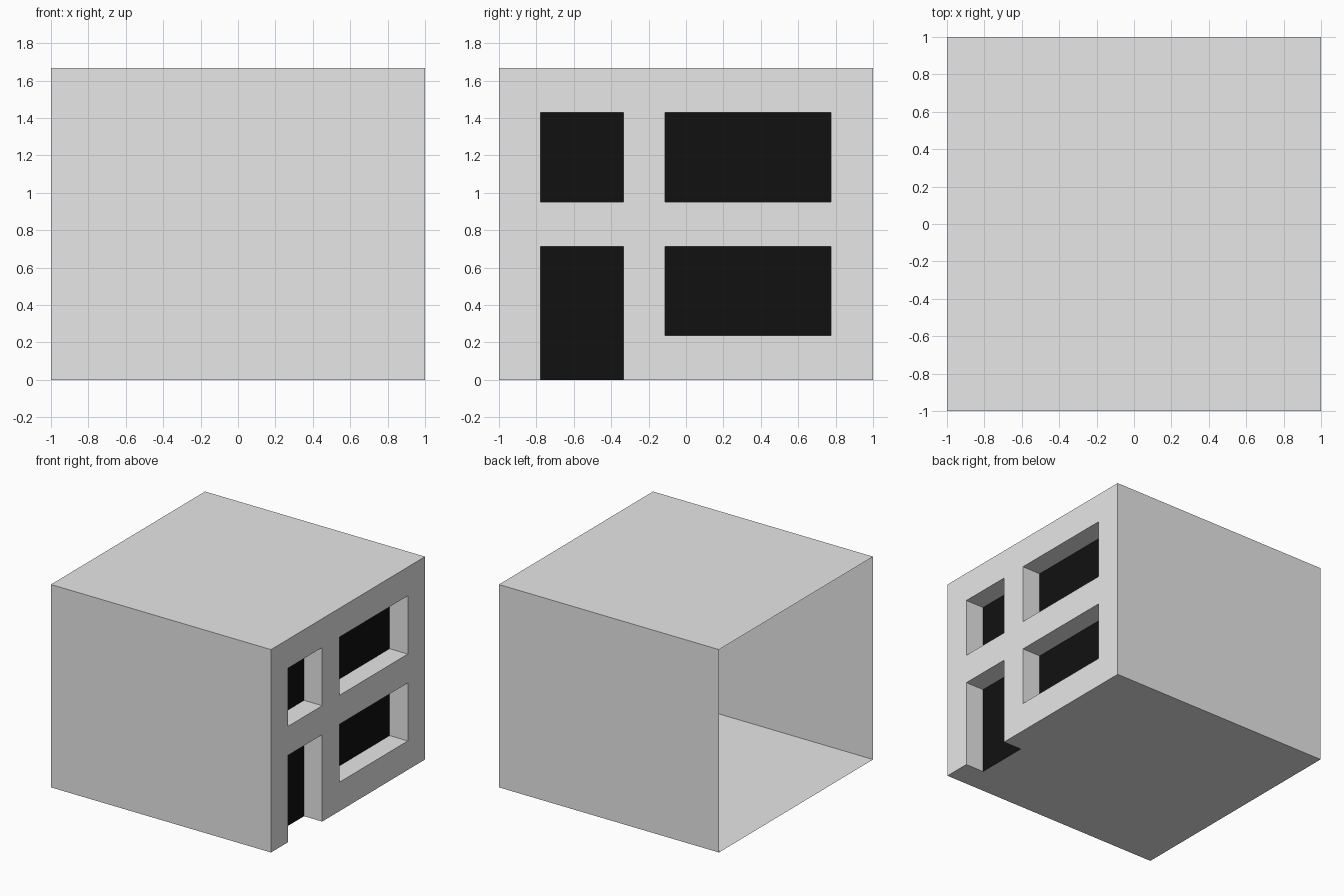
import bpy, bmesh

if "Cube" in bpy.data.objects:
    bpy.data.objects.remove(bpy.data.objects["Cube"])

H = 1.667          # building height
INNER = 0.835      # x of the dark backing behind the openings
YS = [-1, -0.778, -0.335, -0.113, 0.776, 1]      # facade columns
ZS = [0, 0.238, 0.714, 0.952, 1.43, H]           # facade rows
# openings as (y0, y1, z0, z1); the first one is the door
OPENINGS = [(YS[1], YS[2], 0, ZS[2]),
            (YS[3], YS[4], ZS[1], ZS[2]),
            (YS[1], YS[2], ZS[3], ZS[4]),
            (YS[3], YS[4], ZS[3], ZS[4])]


def material(name, value):
    m = bpy.data.materials.new(name)
    m.diffuse_color = (value, value, value, 1)
    m.use_nodes = True
    m.node_tree.nodes["Principled BSDF"].inputs["Base Color"].default_value = m.diffuse_color
    return m


def build(name, polygons, mat):
    bm = bmesh.new()
    for pts in polygons:
        bm.faces.new([bm.verts.new(p) for p in pts])
    bmesh.ops.remove_doubles(bm, verts=bm.verts, dist=1e-4)
    me = bpy.data.meshes.new(name)
    bm.to_mesh(me)
    bm.free()
    me.materials.append(mat)
    ob = bpy.data.objects.new(name, me)
    bpy.context.collection.objects.link(ob)
    return ob


grey = material("light grey", 0.8)
black = material("black", 0.0055)

# Thin shell, open on the left side; the floor is notched at the door
d0, d1 = YS[1], YS[2]
build("shell", [
    [(-1, -1, 0), (1, -1, 0), (1, -1, H), (-1, -1, H)],
    [(1, 1, 0), (-1, 1, 0), (-1, 1, H), (1, 1, H)],
    [(-1, -1, H), (1, -1, H), (1, 1, H), (-1, 1, H)],
    [(-1, -1, 0), (-1, 1, 0), (1, 1, 0), (1, d1, 0), (INNER, d1, 0),
     (INNER, d0, 0), (1, d0, 0), (1, -1, 0)],
], grey)

# Facade: every grid cell that is not inside an opening
facade = []
for y0, y1 in zip(YS, YS[1:]):
    for z0, z1 in zip(ZS, ZS[1:]):
        y, z = (y0 + y1) / 2, (z0 + z1) / 2
        if not any(a < y < b and c < z < d for a, b, c, d in OPENINGS):
            facade.append([(1, y0, z0), (1, y1, z0), (1, y1, z1), (1, y0, z1)])

# Reveals: sides, head and sill of each opening (the door has no sill)
for a, b, c, d in OPENINGS:
    ring = [(a, c), (a, d), (b, d), (b, c)]
    for i in range(4 if c > 0 else 3):
        (y0, z0), (y1, z1) = ring[i], ring[(i + 1) % 4]
        facade.append([(1, y0, z0), (1, y1, z1), (INNER, y1, z1), (INNER, y0, z0)])
build("facade_with_openings", facade, grey)

# Dark sheet closing the openings from behind
build("dark_backing", [[(INNER, -1, 0), (INNER, 1, 0), (INNER, 1, H), (INNER, -1, H)]], black)
